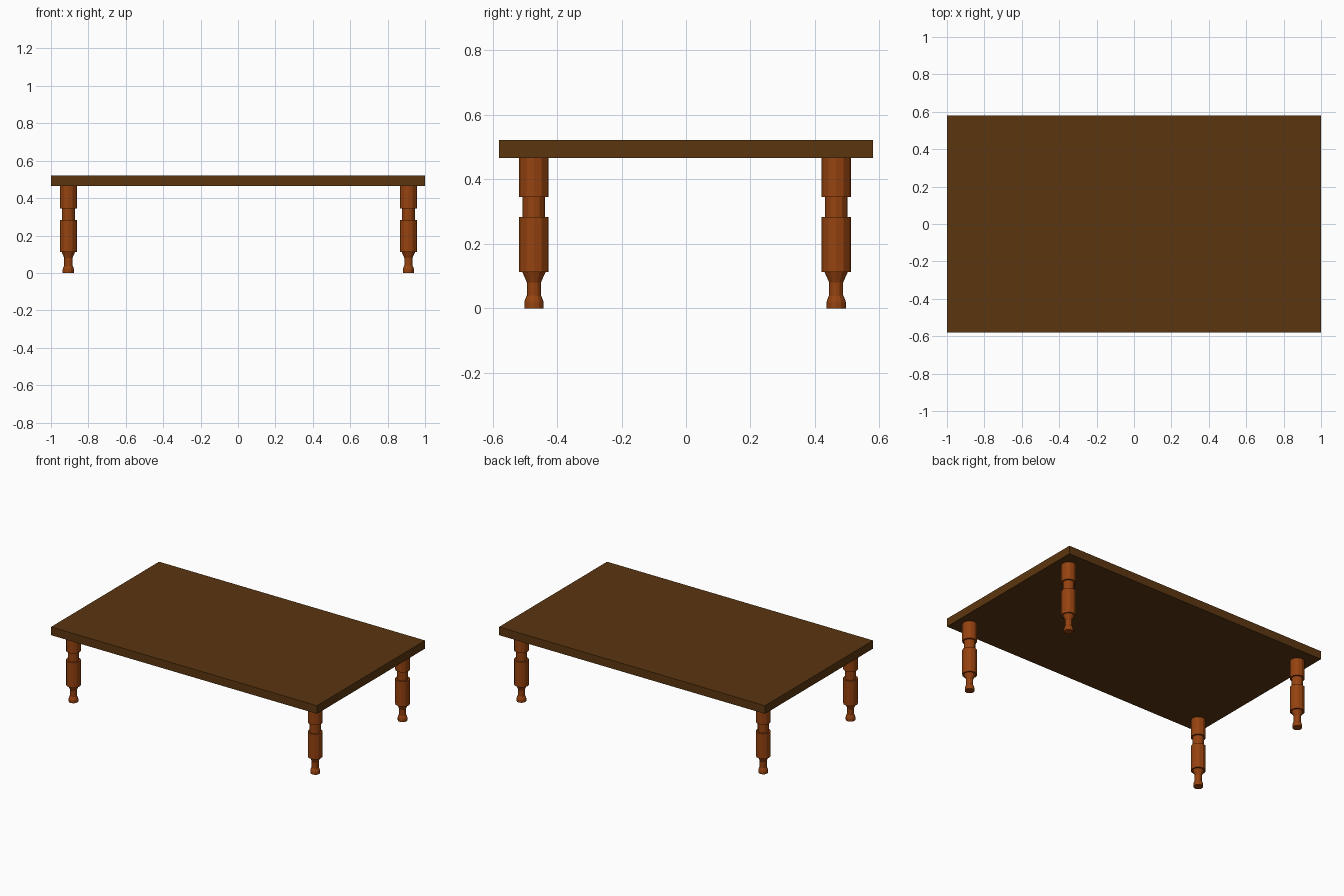
import bpy, bmesh, math

if "Cube" in bpy.data.objects:
    bpy.data.objects.remove(bpy.data.objects["Cube"])

def material(name, rgb):
    m = bpy.data.materials.new(name)
    m.diffuse_color = (*rgb, 1)
    m.use_nodes = True
    m.node_tree.nodes["Principled BSDF"].inputs["Base Color"].default_value = m.diffuse_color
    return m

dark_wood = material("dark_wood", (0.105, 0.037, 0.005))
red_wood = material("reddish_wood", (0.30, 0.055, 0.005))

def finish(name, bm, mat):
    bmesh.ops.recalc_face_normals(bm, faces=bm.faces)
    me = bpy.data.meshes.new(name)
    bm.to_mesh(me)
    bm.free()
    me.materials.append(mat)
    ob = bpy.data.objects.new(name, me)
    bpy.context.collection.objects.link(ob)
    return ob

# Table top slab
bm = bmesh.new()
bmesh.ops.create_cube(bm, size=1)
for v in bm.verts:
    v.co = (v.co.x * 2, v.co.y * 1.16, 0.494 + v.co.z * 0.056)
finish("table_top", bm, dark_wood)

# Turned leg profile: (radius, height)
PROFILE = [(0.030, 0), (0.030, 0.018), (0.028, 0.026), (0.022, 0.04),
           (0.022, 0.08), (0.027, 0.092), (0.036, 0.112), (0.046, 0.112),
           (0.046, 0.283), (0.035, 0.283), (0.035, 0.345), (0.046, 0.345),
           (0.046, 0.466)]
SIDES = 12

def leg(name, x, y):
    bm = bmesh.new()
    rings = []
    for r, z in PROFILE:
        rings.append([bm.verts.new((x + r * math.cos(2 * math.pi * i / SIDES),
                                    y + r * math.sin(2 * math.pi * i / SIDES), z))
                      for i in range(SIDES)])
    for a, b in zip(rings, rings[1:]):
        for i in range(SIDES):
            j = (i + 1) % SIDES
            bm.faces.new((a[i], a[j], b[j], b[i]))
    bm.faces.new(rings[0][::-1])
    bm.faces.new(rings[-1])
    finish(name, bm, red_wood)

# Four legs
for side, x in (("left", -0.907), ("right", 0.911)):
    for end, y in (("front", -0.472), ("back", 0.466)):
        leg(f"{end}_{side}_leg", x, y)
